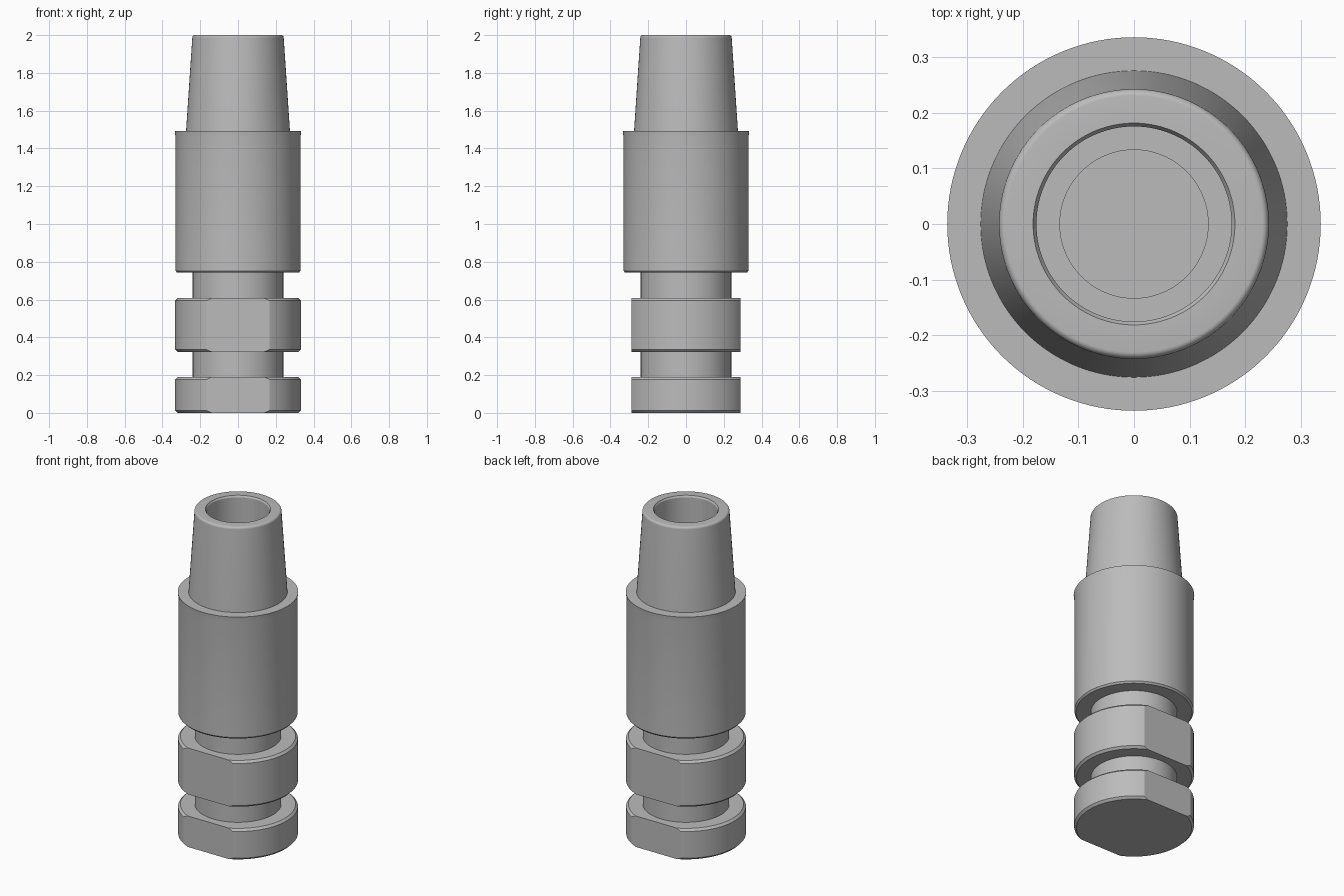
import bpy
import bmesh
import math

SEGMENTS = 128
FLAT_Y = 0.288      # half distance across the wrench flats

cube = bpy.data.objects.get("Cube")
if cube:
    bpy.data.objects.remove(cube, do_unlink=True)

metal = bpy.data.materials.new("grey metal")
metal.use_nodes = True
grey = (0.5, 0.5, 0.5, 1)
metal.diffuse_color = grey
metal.node_tree.nodes["Principled BSDF"].inputs["Base Color"].default_value = grey


def lathe(name, profile, flats=False):
    """Spin (radius, z) points around the z axis, optionally cutting two flats."""
    bm = bmesh.new()
    verts = [bm.verts.new((r, 0, z)) for r, z in profile]
    edges = [bm.edges.new(pair) for pair in zip(verts, verts[1:])]
    bmesh.ops.spin(bm, geom=verts + edges, cent=(0, 0, 0), axis=(0, 0, 1),
                   angle=math.tau, steps=SEGMENTS, use_merge=True)
    bmesh.ops.remove_doubles(bm, verts=bm.verts, dist=0.0001)
    bmesh.ops.dissolve_degenerate(bm, edges=bm.edges, dist=0.0001)
    if flats:
        for side in (-1, 1):
            cut = bmesh.ops.bisect_plane(
                bm, geom=bm.verts[:] + bm.edges[:] + bm.faces[:],
                plane_co=(0, side * FLAT_Y, 0), plane_no=(0, side, 0),
                clear_outer=True)
            rim = [e for e in cut["geom_cut"] if isinstance(e, bmesh.types.BMEdge)]
            bmesh.ops.contextual_create(bm, geom=rim)
    bmesh.ops.recalc_face_normals(bm, faces=bm.faces)
    mesh = bpy.data.meshes.new(name)
    bm.to_mesh(mesh)
    bm.free()
    mesh.materials.append(metal)
    obj = bpy.data.objects.new(name, mesh)
    bpy.context.collection.objects.link(obj)
    bpy.ops.object.select_all(action="DESELECT")
    obj.select_set(True)
    bpy.context.view_layer.objects.active = obj
    bpy.ops.object.shade_smooth_by_angle(angle=math.radians(25))
    return obj


def flange(name, z0, z1, radius=0.333, chamfer=0.013):
    inner = radius - chamfer
    lathe(name, [(0, z0), (inner, z0), (radius, z0 + chamfer),
                 (radius, z1 - chamfer), (inner, z1), (0, z1)], flats=True)


def neck(name, z0, z1, radius=0.24):
    lathe(name, [(radius, z0), (radius, z1)])


# Wrench flanges and the necks between them
flange("lower_flange", 0, 0.19)
neck("lower_neck", 0.19, 0.323)
flange("upper_flange", 0.323, 0.607)
neck("upper_neck", 0.607, 0.742)

# Sleeve with a chamfered lower edge and a slight lip
lathe("sleeve", [(0, 0.742), (0.322, 0.742), (0.331, 0.752), (0.331, 1.46),
                 (0.335, 1.493), (0.275, 1.493)])

# Tapered nozzle with a rounded rim and a stepped bore
rim = [(0.242 - 0.012 * (1 - math.cos(a)), 1.986 + 0.014 * math.sin(a))
       for a in (math.pi / 2 * i / 6 for i in range(7))]
bore = [(0.181, 2), (0.175, 1.99), (0.175, 1.2), (0.133, 1.2),
        (0.133, 0.95), (0, 0.95)]
lathe("nozzle", [(0.275, 1.493)] + rim + bore)
